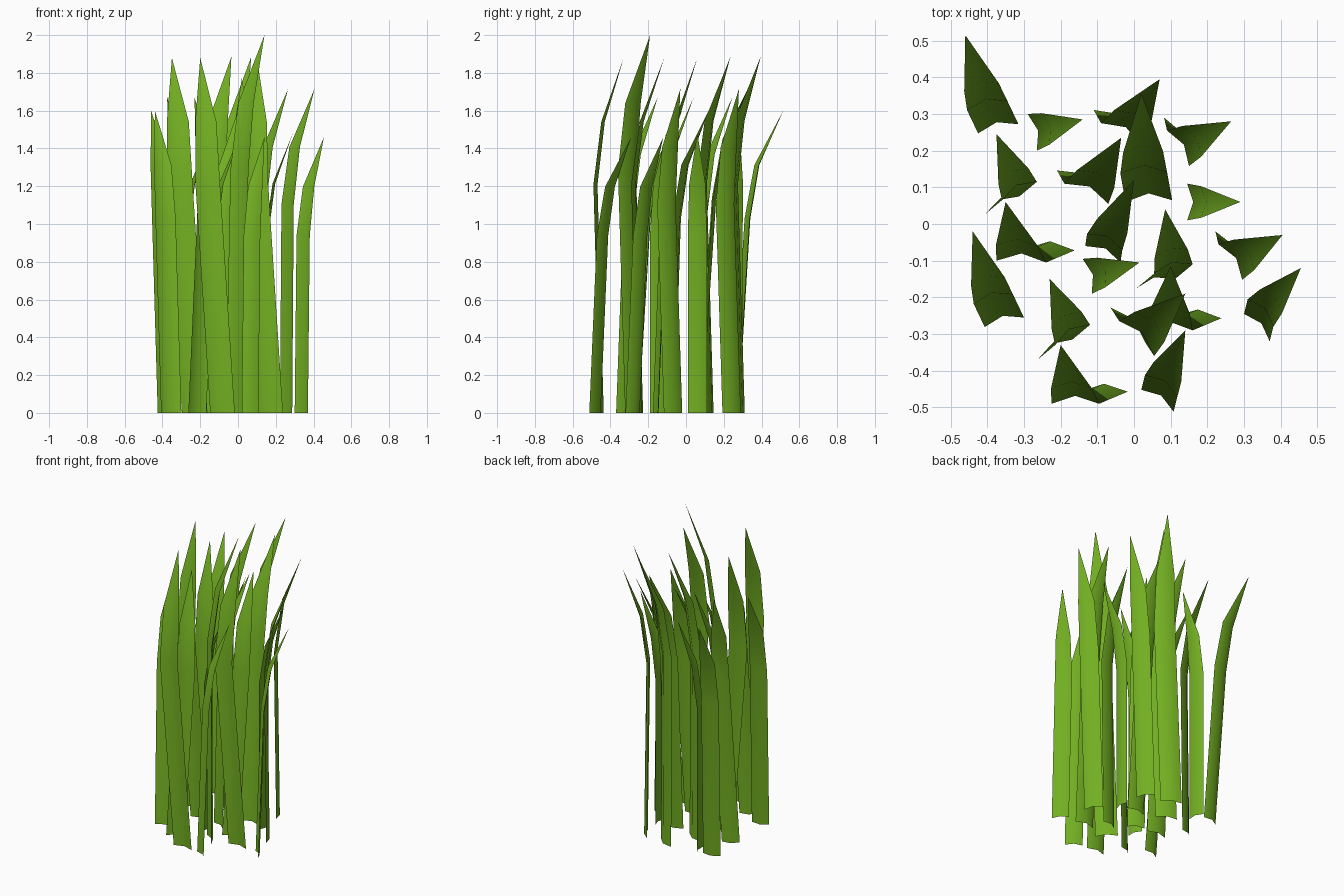
import bpy, bmesh
from mathutils import Vector

mat = bpy.data.materials.new("grass green")
mat.diffuse_color = (0.17, 0.43, 0.016, 1)

# Blade kinds: height, base offset from the bend, then blades as
# (left edge, right edge at the bend, tip) in plan
KINDS = [
    (1.60, (0.03, -0.063), [  # leaning back
        (-.455, .31, -.345, .335, -.46, .515),
        (-.437, -.218, -.33, -.192, -.44, -.02)]),
    (1.77, (0.014, -0.077), [  # taller, leaning back
        (-.037, .137, .09, .142, .02, .355)]),
    (1.60, (-0.005, -0.033), [
        (-.128, -.027, -.032, -.072, 0, .12)]),
    (1.88, (0.078, 0.033), [  # growing left, then bending back
        (-.375, -.10, -.24, -.105, -.35, .06),
        (.03, -.285, .16, -.29, .10, -.115),
        (-.225, -.49, -.095, -.49, -.20, -.33)]),
    (1.67, (-0.048, -0.04), [  # growing right, then bending back
        (-.36, .065, -.265, .115, -.375, .245),
        (.055, -.135, .16, -.11, .085, .04),
        (-.215, -.33, -.12, -.275, -.23, -.15)]),
    (1.48, (0.0, 0.0), [     # short, leaning right
        (-.29, .30, -.265, .20, -.14, .285),
        (.145, .11, .145, .01, .29, .06),
        (-.14, -.095, -.115, -.19, .015, -.105)]),
    (1.715, (-0.008, 0.035), [  # leaning back right
        (.09, .255, .15, .158, .265, .28),
        (.23, -.055, .295, -.152, .405, -.03)]),
    (1.885, (-0.02, 0.036), [
        (-.19, .11, -.07, .055, -.035, .235),
        (-.09, .275, .025, .215, .07, .395)]),
    (2.0, (-0.025, 0.038), [
        (-.04, -.265, .055, -.36, .14, -.19)]),
    (1.46, (-0.01, -0.04), [  # shortest
        (.31, -.205, .38, -.28, .455, -.12),
        (.03, -.412, .118, -.472, .14, -.29)]),
]


def blade(name, left, right, tip, height, shift):
    """Folded strip: base, bend, upper bend, then a point."""
    mid = (left + right) / 2
    half = (right - left) / 2
    fold = Vector((-half.y, half.x)) * 0.33
    bm = bmesh.new()
    rings = []
    for centre, scale, z in ((mid + shift, 1.0, 0),
                             (mid, 1.0, 0.643 * height),
                             (mid.lerp(tip, 0.26), 0.86, 0.82 * height)):
        pts = (centre - half * scale, centre + fold * scale, centre + half * scale)
        rings.append([bm.verts.new((p.x, p.y, z)) for p in pts])
    for a, b in zip(rings, rings[1:]):
        for i in (0, 1):
            bm.faces.new((a[i], a[i + 1], b[i + 1], b[i]))
    top = bm.verts.new((tip.x, tip.y, height))
    for i in (0, 1):
        bm.faces.new((rings[-1][i], rings[-1][i + 1], top))
    for f in bm.faces:
        f.smooth = True
    mesh = bpy.data.meshes.new(name)
    bm.to_mesh(mesh)
    bm.free()
    mesh.materials.append(mat)
    bpy.context.collection.objects.link(bpy.data.objects.new(name, mesh))


count = 0
for height, shift, blades in KINDS:
    for lx, ly, rx, ry, tx, ty in blades:
        count += 1
        blade(f"grass_blade_{count:02d}", Vector((lx, ly)), Vector((rx, ry)),
              Vector((tx, ty)), height, Vector(shift))
